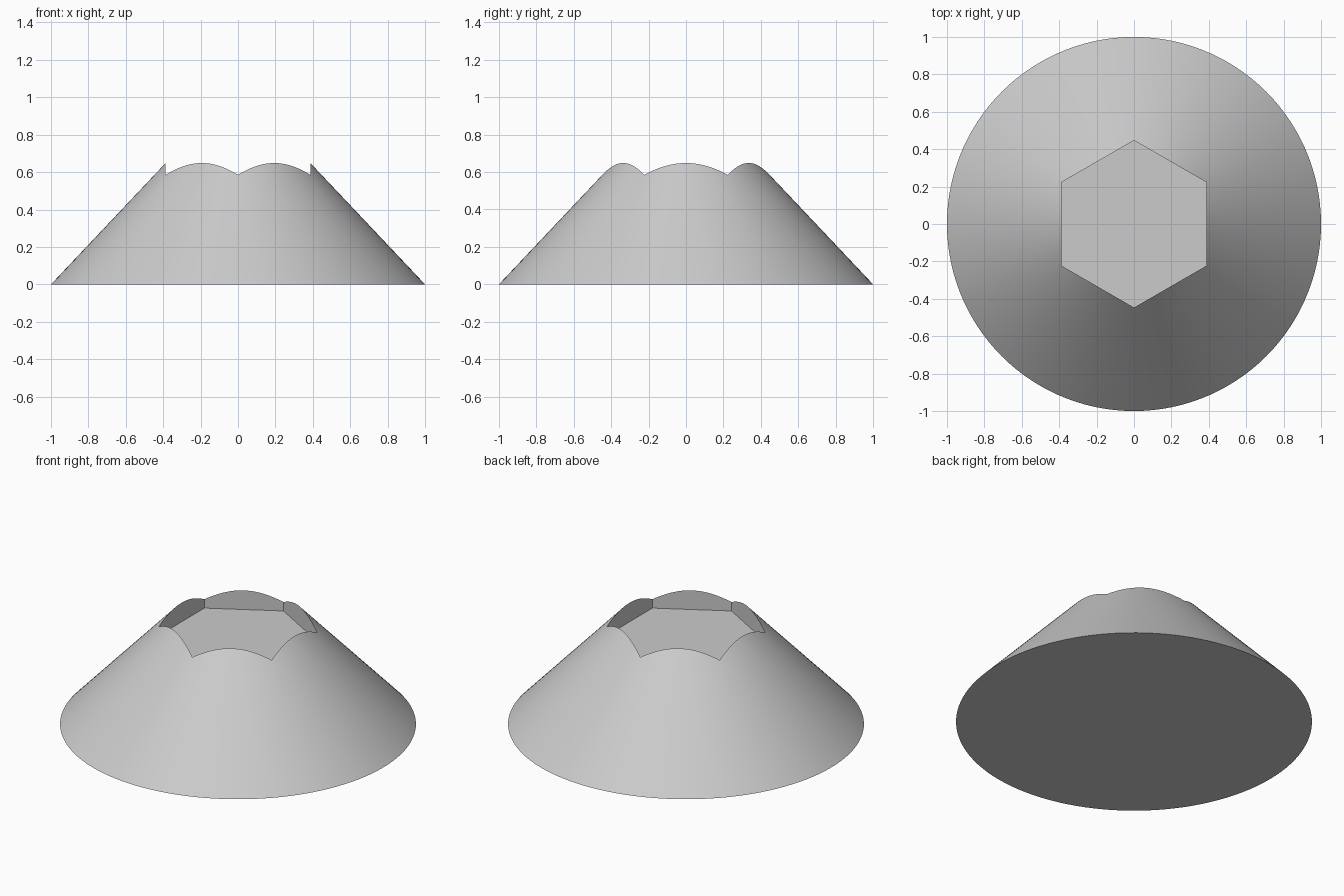
import bpy, bmesh
from math import sin, cos, pi, radians

cube = bpy.data.objects.get("Cube")
if cube:
    bpy.data.objects.remove(cube, do_unlink=True)

SIDES = 120          # multiple of six, so the socket corners fall on a segment
APEX = 1.058         # height the full cone would reach
APOTHEM = 0.387      # centre to flat of the hexagonal socket
FLOOR = 0.53         # height of the socket floor

# Plain grey material
grey = bpy.data.materials.new("plain grey")
grey.use_nodes = True
colour = (0.6, 0.6, 0.6, 1)
grey.diffuse_color = colour
grey.node_tree.nodes["Principled BSDF"].inputs["Base Color"].default_value = colour


def hex_radius(angle):
    """Distance from the centre to the hexagon in a given direction."""
    return APOTHEM / cos((angle + pi / 6) % (pi / 3) - pi / 6)


bm = bmesh.new()
base, rim, sunk = [], [], []
for i in range(SIDES):
    a = 2 * pi * i / SIDES
    c, s, r = cos(a), sin(a), hex_radius(a)
    base.append(bm.verts.new((c, s, 0)))
    rim.append(bm.verts.new((c * r, s * r, APEX * (1 - r))))
    sunk.append(bm.verts.new((c * r, s * r, FLOOR)))

# Sloping side and upright socket walls
for lower, upper in ((base, rim), (rim, sunk)):
    for i in range(SIDES):
        j = (i + 1) % SIDES
        bm.faces.new((lower[i], lower[j], upper[j], upper[i]))

# Socket floor and underside
bm.faces.new(sunk)
bm.faces.new(base[::-1])
bm.normal_update()

mesh = bpy.data.meshes.new("cone_with_hex_socket")
bm.to_mesh(mesh)
bm.free()
mesh.materials.append(grey)
cone = bpy.data.objects.new("cone_with_hex_socket", mesh)
bpy.context.collection.objects.link(cone)

# Smooth slope, sharp edges
bpy.ops.object.select_all(action="DESELECT")
cone.select_set(True)
bpy.context.view_layer.objects.active = cone
bpy.ops.object.shade_smooth_by_angle(angle=radians(30))
